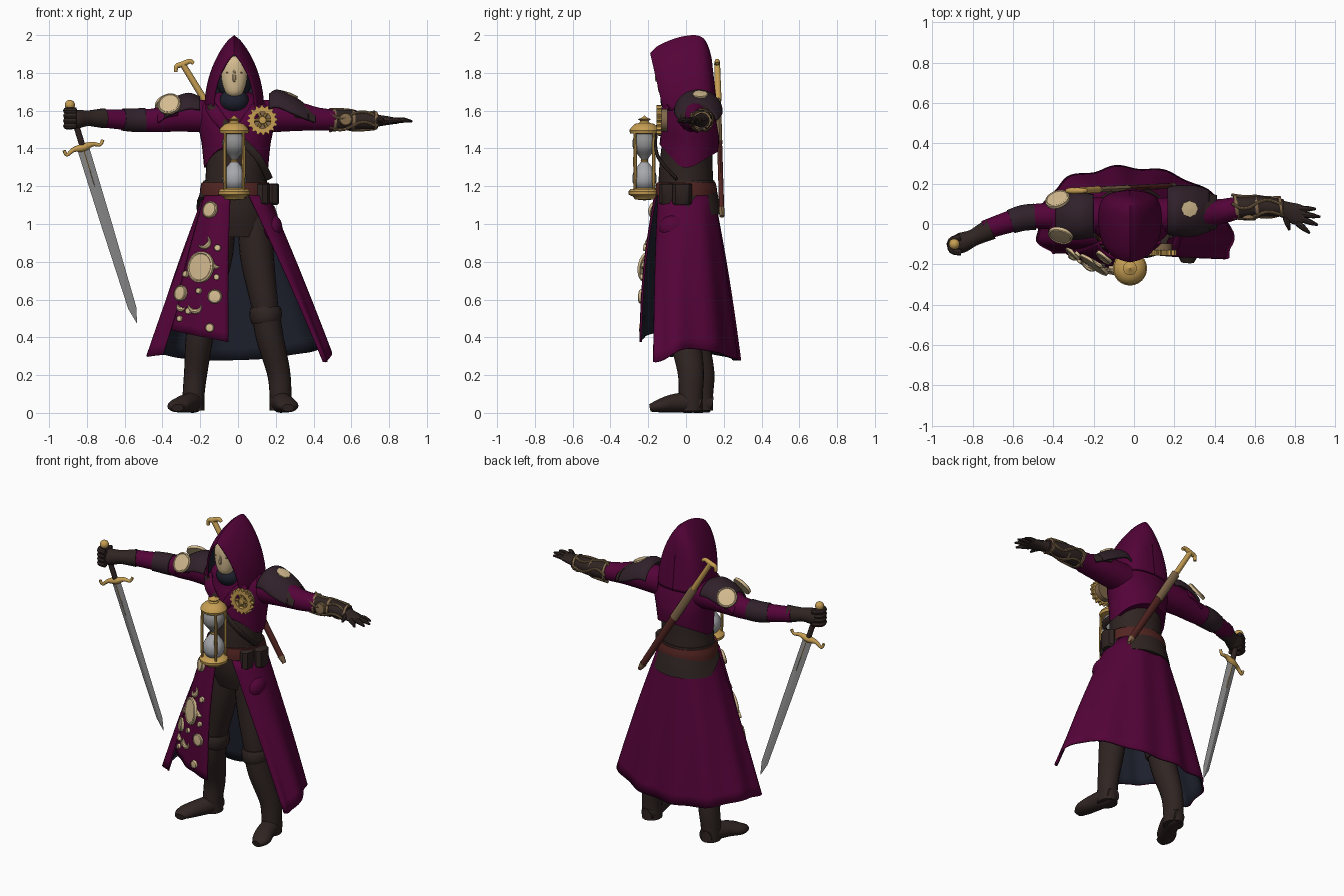
import bpy, bmesh, math
from mathutils import Vector as V

if "Cube" in bpy.data.objects:
    bpy.data.objects.remove(bpy.data.objects["Cube"])

def mat(name, *c):
    m = bpy.data.materials.new(name)
    m.diffuse_color = (*c, 1)
    m.use_nodes = True
    m.node_tree.nodes["Principled BSDF"].inputs["Base Color"].default_value = m.diffuse_color
    return m
MAROON = mat("maroon cloth", .088, .001, .040)
NAVY = mat("navy lining", .013, .015, .027)
BROWN = mat("dark brown leather", .029, .018, .016)
PURPLE = mat("dark plum leather", .030, .015, .023)
RED = mat("red belt leather", .085, .018, .015)
GOLD = mat("gold", .56, .34, .085)
BEIGE = mat("pale brass", .66, .50, .28)
BRONZE = mat("aged bronze", .22, .14, .07)
STEEL = mat("steel", .27, .27, .27)
GLASS = mat("glass", .38, .39, .41)

def make(name, verts, faces, mats, fix=True, angle=40):
    me = bpy.data.meshes.new(name)
    me.from_pydata([tuple(v) for v in verts], [], faces)
    if fix:
        bm = bmesh.new(); bm.from_mesh(me)
        bmesh.ops.recalc_face_normals(bm, faces=bm.faces)
        bm.to_mesh(me); bm.free()
    for m in mats:
        me.materials.append(m)
    me.shade_smooth()
    me.set_sharp_from_angle(angle=math.radians(angle))
    ob = bpy.data.objects.new(name, me)
    bpy.context.collection.objects.link(ob)
    return ob

def loft(name, rings, m, loop=False, angle=40):
    """Skin closed rings of points; caps the ends unless the rings loop."""
    n, k = len(rings[0]), len(rings)
    faces = [(i*n+j, i*n+(j+1) % n, (i+1) % k*n+(j+1) % n, (i+1) % k*n+j)
             for i in range(k if loop else k-1) for j in range(n)]
    if not loop:
        faces += [tuple(range(n)), tuple(range((k-1)*n, k*n))]
    return make(name, [p for r in rings for p in r], faces, [m], angle=angle)

def shell(name, rows, thick, outer=MAROON, inner=NAVY):
    """Open sheet, coloured outside and lined inside."""
    n = len(rows[0])
    faces = [(i*n+j, (i+1)*n+j, (i+1)*n+j+1, i*n+j+1) for i in range(len(rows)-1) for j in range(n-1)]
    ob = make(name, [p for r in rows for p in r], faces, [outer, inner], fix=False, angle=60)
    s = ob.modifiers.new("thickness", 'SOLIDIFY')
    s.thickness, s.offset, s.material_offset = thick, -1, 1
    return ob

def spline(ctrl, n):
    """Catmull-Rom samples through tuples of any length."""
    out, last = [], len(ctrl)-1
    for s in range(n+1):
        f = s/n*last
        i = min(int(f), last-1); t = f-i
        p = [ctrl[max(0, min(last, i+k))] for k in (-1, 0, 1, 2)]
        out.append([.5*(2*b+(c-a)*t+(2*a-5*b+4*c-d)*t*t+(3*b-a-3*c+d)*t**3) for a, b, c, d in zip(*p)])
    return out

def body(name, rings, m, warp=None, seg=32):
    """Stack of horizontal ellipses: (x, y, z, rx, ry)."""
    R = [[V((x+rx*math.cos(a), y+ry*math.sin(a), z)) for a in (math.tau*j/seg for j in range(seg))]
         for x, y, z, rx, ry in spline(rings, 4*(len(rings)-1))]
    if warp:
        R = [[warp(p) for p in r] for r in R]
    return loft(name, R, m)

def tube(name, pts, m, seg=14, smooth=4, angle=40):
    """Limb along points (x, y, z, radius[, second radius])."""
    pts = [p if len(p) == 5 else (*p, p[3]) for p in pts]
    if smooth > 1:
        pts = spline(pts, smooth*(len(pts)-1))
    P = [V(p[:3]) for p in pts]
    d = (P[-1]-P[0]).normalized()
    ref = V((0, 0, 1)) if abs(d.z) < .75 else V((0, 1, 0))
    rings = []
    for i, p in enumerate(pts):
        t = (P[min(i+1, len(P)-1)]-P[max(i-1, 0)]).normalized()
        a = t.cross(ref).normalized(); b = a.cross(t)
        rings.append([P[i]+a*p[3]*math.cos(w)+b*p[4]*math.sin(w) for w in (math.tau*j/seg for j in range(seg))])
    return loft(name, rings, m, angle=angle)

def lathe(name, prof, loc, m, axis=(0, 0, 1), scale=(1, 1, 1), seg=24):
    q = V(axis).to_track_quat('Z', 'Y')
    return loft(name, [[V(loc)+q @ V((max(r, .0005)*math.cos(a)*scale[0], max(r, .0005)*math.sin(a)*scale[1], z*scale[2]))
                for a in (math.tau*j/seg for j in range(seg))] for r, z in prof], m)

def ball(name, loc, scale, m, axis=(0, 0, 1)):
    return lathe(name, [(math.sin(math.pi*i/12), -math.cos(math.pi*i/12)) for i in range(13)], loc, m, axis, scale, 20)

def disc(name, loc, axis, r, m=BEIGE):
    lathe(name, [(r, -.012), (r, .004), (r*.9, .008), (r*.84, .004), (0, .006)], loc, m, axis)

# torso, jacket and belt
body("waistcoat", [(0, .01, .93, .15, .11), (-.01, 0, 1.06, .165, .14), (-.015, 0, 1.2, .16, .145),
                   (-.01, 0, 1.32, .16, .14), (-.01, .01, 1.48, .18, .13)], BROWN)
body("jacket", [(-.01, .015, 1.30, .17, .155), (-.01, .02, 1.42, .182, .155), (-.01, .02, 1.52, .20, .145),
                (-.015, .02, 1.6, .20, .125), (-.02, .02, 1.66, .145, .115), (-.02, .02, 1.7, .08, .08)], MAROON,
     lambda p: V((p.x, p.y, p.z+max(0, abs(p.y)-.03)*(1.1 if p.y < 0 else .6)*max(0, (1.5-p.z)/.2))))
body("peplum", [(-.015, .01, 1.05, .205, .18), (-.015, .005, 1.12, .19, .172), (-.015, 0, 1.23, .168, .15)], BROWN,
     lambda p: V((p.x, p.y if p.y > -.06 else p.y*.88, p.z+max(0, min(.09, .05-p.y))*max(0, (1.2-p.z)/.15))))
body("belt", [(-.015, 0, 1.15, .188, .165), (-.015, 0, 1.185, .186, .164), (-.015, 0, 1.22, .178, .156)], RED)
for x, y in ((.18, -.02), (.13, -.09)):
    lathe("belt_pouch", [(.04, -.06), (.052, -.05), (.052, .05), (.04, .055)], (x, y, 1.16), BROWN, scale=(.7, 1, 1), seg=8)
ball("hip_pouch", (.185, -.065, .98), (.05, .078, .068), MAROON)
tube("chest_strap", [(-.15, -.11, 1.63, .02, .008), (-.04, -.155, 1.5, .02, .008), (.1, -.15, 1.36, .02, .008), (.165, -.05, 1.24, .02, .008)], BROWN)

# long coat skirt, open at the front
waist = [(.06, -.15, 1.15), (.13, -.12, 1.15), (.165, -.02, 1.15), (.15, .08, 1.15), (.08, .14, 1.15), (-.02, .15, 1.15),
         (-.1, .145, 1.15), (-.16, .09, 1.15), (-.185, 0, 1.15), (-.17, -.08, 1.15), (-.12, -.13, 1.15)]
hem = [(.45, -.175, .27), (.485, -.13, .28), (.475, 0, .34), (.36, .17, .32), (.17, .255, .29), (-.02, .285, .28),
       (-.2, .265, .28), (-.36, .21, .30), (-.46, .07, .32), (-.48, -.07, .30), (-.41, -.15, .31)]
rows = []
for i, (a, b) in enumerate(zip(spline(waist, 80), spline(hem, 80))):
    row = []
    for j in range(15):
        v = 1-j/14
        p = V(a).lerp(V(b), v)
        out = V((p.x, p.y, 0)).normalized()
        row.append(p+out*(.010*v*math.sin(i*.62)+.008*math.sin(math.pi*v)))
    rows.append(row)
shell("coat_skirt", rows, .010)

# decorated front panel
def panel(u, v):
    p = V((-.18, -.09, 1.15)).lerp(V((-.36, -.125, .44)), v).lerp(V((-.04, -.165, 1.15)).lerp(V((-.05, -.245, .375)), v), u)
    return p+V((-.3, -.95, 0))*(.035*math.sin(math.pi*u)+.02*math.sin(math.pi*v)+.004*math.sin(u*16)*v)
shell("front_panel", [[panel(u/16, v/16) for u in range(17)] for v in range(17)], .010)
def on_panel(x, z):
    v = (1.15-z)/.74
    l = -.18-.18*v
    u = (x-l)/(-.04-.01*v-l)
    n = (panel(u, v+.02)-panel(u, v-.02)).cross(panel(u+.02, v)-panel(u-.02, v)).normalized()
    return panel(u, v)+n*.006, n
for x, z, r in ((-.135, 1.075, .045), (-.18, .77, .083), (-.295, .615, .042), (-.11, .63, .038), (-.14, .465, .024),
                (-.265, .72, .018), (-.095, .88, .018), (-.1, .73, .016), (-.19, .645, .016), (-.25, .53, .018), (-.3, .48, .016)):
    p, n = on_panel(x, z)
    disc("panel_medallion", p, n, r)
for x, z, r, a0 in ((-.17, .91, .036, 4), (-.215, .57, .036, 3.4), (-.1, .8, .02, 2.5), (-.29, .55, .02, 3)):
    pts = [(*on_panel(x+r*math.cos(a0+k*.6), z+r*math.sin(a0+k*.6))[0], w) for k, w in enumerate((.002, .008, .013, .013, .008, .002))]
    tube("panel_crescent", pts, BEIGE, 8)

# hood, head and mask
slices = [(-.19, -.12, 1.905, .115), (-.145, -.08, 1.945, .14), (-.05, -.02, 1.985, .155), (.04, .05, 2.0, .158),
          (.09, .10, 1.985, .148), (.118, .14, 1.94, .12), (.135, .16, 1.88, .07), (.14, .168, 1.84, 0)]
rows = []
for ya, yb, zt, w in spline(slices, 35):
    ts = [1-k/16 for k in range(33)]
    rows.append([V((-.02+math.copysign(max(w, 0)*math.sin(math.pi/2*abs(t)**.75), t), ya+(yb-ya)*abs(t),
                    zt-(zt-1.6)*abs(t))) for t in ts])
shell("hood", rows, .012)
ball("head", (-.02, -.01, 1.78), (.1, .1, .13), NAVY)
ball("neck_scarf", (-.02, -.06, 1.65), (.08, .075, .065), NAVY)
body("face_mask", [(-.02, -.1, 1.675, .025, .025), (-.02, -.1, 1.70, .048, .045), (-.02, -.1, 1.76, .066, .053),
                   (-.02, -.1, 1.83, .068, .053), (-.02, -.1, 1.875, .048, .04), (-.02, -.1, 1.89, .015, .015)], BEIGE)
tube("mask_nose", [(-.02, -.148, 1.82, .006), (-.02, -.156, 1.77, .009), (-.02, -.15, 1.755, .006)], BEIGE, 8)
for s in (-1, 1):
    ball("mask_eye", (-.02+s*.03, -.144, 1.80), (.016, .005, .005), BRONZE)
    tube("lapel", [(-.02+s*.13, -.09, 1.63, .03, .012), (-.02+s*.09, -.135, 1.57, .035, .014), (-.02+s*.02, -.14, 1.48, .025, .012)], MAROON)

# arms
tube("right_sleeve", [(-.13, .04, 1.57, .09), (-.3, .045, 1.57, .083), (-.43, .04, 1.55, .066), (-.55, .03, 1.55, .058), (-.74, -.03, 1.56, .047)], MAROON)
tube("left_sleeve", [(.12, .04, 1.57, .09), (.3, .05, 1.57, .08), (.42, .06, 1.555, .063), (.55, .085, 1.55, .053), (.7, .085, 1.545, .042)], MAROON)
tube("right_elbow_band", [(-.49, .036, 1.55, .065), (-.55, .03, 1.55, .064), (-.61, .012, 1.553, .06)], PURPLE)
tube("right_glove", [(-.71, -.025, 1.56, .054), (-.76, -.05, 1.56, .046), (-.80, -.07, 1.56, .042), (-.86, -.095, 1.555, .05), (-.905, -.105, 1.55, .03)], BROWN)
for k in range(4):
    z = 1.60-k*.027
    tube("fist_finger", [(-.86, -.065, z, .017), (-.905, -.085, z, .018), (-.90, -.13, z, .018), (-.855, -.14, z, .016)], BROWN, 8)
tube("left_bracer", [(.5, .078, 1.55, .057), (.6, .088, 1.55, .053), (.74, .08, 1.545, .042)], BROWN)
for x, r in ((.50, .062), (.60, .056), (.72, .049)):
    tube("bracer_ring", [(x, .083, 1.549, r), (x+.015, .085, 1.549, r)], BRONZE, smooth=1)
for k in range(5):
    a0, pts = k*1.257, []
    for i in range(7):
        a, r = a0+.45*math.sin(i*1.05), .06-.0022*i
        pts.append((.485+.04*i, .084+r*math.cos(a), 1.549+r*math.sin(a), .008))
    tube("bracer_scroll", pts, BRONZE, 8)
disc("bracer_dial", (.57, .028, 1.555), (0, -1, .1), .036, BRONZE)
tube("left_palm", [(.7, .085, 1.545, .04), (.75, .07, 1.547, .042, .03), (.80, .05, 1.547, .052, .022), (.845, .035, 1.545, .045, .014)], BROWN)
for x0, y0, x1, y1 in ((.82, .075, .90, .075), (.83, .05, .922, .035), (.83, .025, .91, -.005), (.81, .005, .87, -.045), (.75, .04, .77, -.03)):
    tube("left_finger", [(x0, y0, 1.548, .016), ((x0+x1)/2, (y0+y1)/2, 1.55, .014), (x1, y1, 1.543, .006)], BROWN, 8)

# shoulder armour: saddle plates over the upper arms
def pauldron(name, s, yc, spine, outer):
    rows = []
    for x, zt, hw, h in spline(spine, 12):
        rows.append([V((s*x, yc+hw*math.sin(a), zt-h*(1-math.cos(a)))) for a in (s*(-1.35+2.7*k/20) for k in range(21))])
    shell(name, rows, .012, outer, outer)
pauldron("left_shoulder_plate", 1, .065, [(.165, 1.69, .12, .10), (.21, 1.712, .13, .12), (.30, 1.675, .13, .12), (.375, 1.62, .105, .09)], PURPLE)
pauldron("left_shoulder_underplate", 1, .06, [(.30, 1.655, .105, .11), (.36, 1.635, .10, .10), (.41, 1.60, .085, .08)], BROWN)
pauldron("right_shoulder_plate", -1, .04, [(.20, 1.675, .11, .09), (.26, 1.695, .12, .11), (.33, 1.675, .12, .11), (.39, 1.635, .105, .09)], PURPLE)
pauldron("right_shoulder_underplate", -1, .04, [(.32, 1.655, .10, .10), (.38, 1.635, .095, .09), (.425, 1.60, .085, .08)], MAROON)
lathe("left_plate_emblem", [(.045, -.01), (.045, .004), (0, .008)], (.275, .075, 1.687), BEIGE, (.4, 0, 1), (.9, 1, 1), 8)
disc("shoulder_disc_front", (-.365, -.06, 1.637), (-.25, -.85, .55), .062)
disc("shoulder_disc_back", (-.38, .125, 1.635), (-.3, .75, .6), .062)

# chest gear
def gear_ring(r, y, teeth):
    R = [r+(.012 if teeth and j % 4 < 2 else 0) for j in range(64)]
    return [V((.13+q*math.cos(j*math.tau/64), y, 1.55+q*math.sin(j*math.tau/64))) for j, q in enumerate(R)]
loft("chest_gear", [gear_ring(.068, -.155, 1), gear_ring(.068, -.13, 1), gear_ring(.044, -.13, 0), gear_ring(.044, -.155, 0)], GOLD, loop=True)
for k in range(3):
    c, s = .05*math.cos(k*1.047), .05*math.sin(k*1.047)
    tube("gear_spoke", [(.13-c, -.142, 1.55-s, .008), (.13+c, -.142, 1.55+s, .008)], GOLD, 8, 1)
disc("gear_hub", (.13, -.148, 1.55), (0, -1, 0), .022, GOLD)
lathe("gear_backing", [(.06, 0), (.06, .035)], (.13, -.132, 1.55), BRONZE, (0, 1, 0))

# hourglass on the chest
H = (-.02, -.22, 0)
lathe("hourglass_cap", [(.03, 1.475), (.075, 1.48), (.08, 1.495), (.072, 1.51), (.05, 1.53), (.028, 1.535), (.022, 1.545), (.034, 1.555), (.014, 1.563), (0, 1.575)], H, GOLD)
lathe("hourglass_base", [(0, 1.125), (.05, 1.13), (.06, 1.145), (.083, 1.155), (.085, 1.172), (.072, 1.185), (.04, 1.19)], H, GOLD)
lathe("hourglass_lower_bulb", spline([(.04, 1.185), (.062, 1.22), (.06, 1.27), (.03, 1.315), (.012, 1.335)], 16), H, GLASS)
lathe("hourglass_upper_bulb", spline([(.012, 1.335), (.03, 1.36), (.06, 1.40), (.062, 1.445), (.04, 1.48)], 16), H, STEEL)
lathe("hourglass_collar", [(.016, 1.325), (.02, 1.335), (.016, 1.345)], H, GOLD)
for k in range(4):
    a = math.pi/4+k*math.pi/2
    x, y = H[0]+.07*math.cos(a), H[1]+.07*math.sin(a)
    tube("hourglass_post", [(x, y, 1.17, .007), (x, y, 1.33, .010), (x, y, 1.49, .007)], GOLD, 8)

# legs and boots
for side, hx, hy, kx, ky, ax, ay, tx, ty in (("left", .085, 0, .14, -.02, .225, .025, .265, -.17), ("right", -.10, .01, -.17, .02, -.235, .08, -.32, -.12)):
    tube(side+"_trouser_leg", [(hx, hy, 1.1, .085, .1), (hx*1.15, hy, .85, .09, .1), (kx, ky, .58, .072, .078), (kx*1.15, ky+.01, .45, .06, .065)], BROWN, 20)
    tube(side+"_boot", [(kx*1.05, ky, .53, .074, .08), (kx*1.2, ky+.015, .4, .073, .082), (ax*.95, ay, .22, .062, .07), (ax, ay, .1, .058, .064), (ax, ay, .012, .058, .064)], BROWN, 20)
    tube(side+"_foot", [(ax, ay+.055, .045, .042, .043), (ax, ay, .055, .055, .055), ((ax+tx)/2, (ay+ty)/2, .05, .056, .048), (tx, ty+.03, .037, .056, .035), (tx, ty-.02, .026, .032, .02)], BROWN, 16)
    tube(side+"_knee_cuff", [(kx*1.03, ky, .56, .078, .084), (kx*1.04, ky, .535, .086, .092), (kx*1.06, ky, .50, .084, .092), (kx*1.08, ky, .48, .076, .084)], BROWN, 20, 2)

# sword in hand
def along(a, b, t):
    return tuple(V(a).lerp(V(b), t))
top, tip = (-.89, -.10, 1.63), (-.535, 0, .475)
ball("sword_pommel", top, (.027, .027, .027), GOLD)
tube("sword_grip", [(*along(top, tip, 0), .016), (*along(top, tip, .2), .016)], BROWN, 12, 1)
tube("sword_blade", [(*along(top, tip, t), w, h) for t, w, h in ((.2, .032, .009), (.55, .029, .008), (.93, .022, .006), (1, .001, .001))], STEEL, 4, 1, 10)
tube("blade_inlay", [(*along(top, tip, t), w, .0105) for t, w in ((.21, .014), (.3, .009), (.38, .001))], GOLD, 4, 1, 10)
gx, gy, gz = along(top, tip, .195)
tube("sword_guard", [(gx-.10, gy-.02, gz-.015, .009), (gx-.085, gy-.015, gz-.04, .009), (gx-.05, gy-.01, gz-.012, .013), (gx, gy, gz, .022),
                     (gx+.05, gy+.01, gz+.018, .013), (gx+.09, gy+.015, gz+.015, .009), (gx+.105, gy+.02, gz+.04, .009)], GOLD, 10)

# sheathed sword across the back
top, tip = (-.295, .165, 1.85), (.2, .19, 1.04)
tube("back_sheath", [(*along(top, tip, t), w, .014) for t, w in ((.5, .025), (.95, .02), (1, .006))], RED, 10, 1)
tube("back_sheath_throat", [(*along(top, tip, t), w, .015) for t, w in ((.24, .027), (.52, .026))], BRONZE, 10, 1)
tube("sheath_tip", [(*along(top, tip, .95), .023, .016), (*along(top, tip, 1), .012)], BRONZE, 10, 1)
tube("back_hilt", [(*along(top, tip, 0), .016), (*along(top, tip, .24), .018)], GOLD, 10, 1)
x, y, z = top
tube("back_guard", [(x-.035, y, z-.045, .010), (x-.03, y, z-.015, .013), (x, y, z-.005, .016), (x+.04, y, z+.012, .013), (x+.06, y, z+.0, .010)], GOLD, 10)
